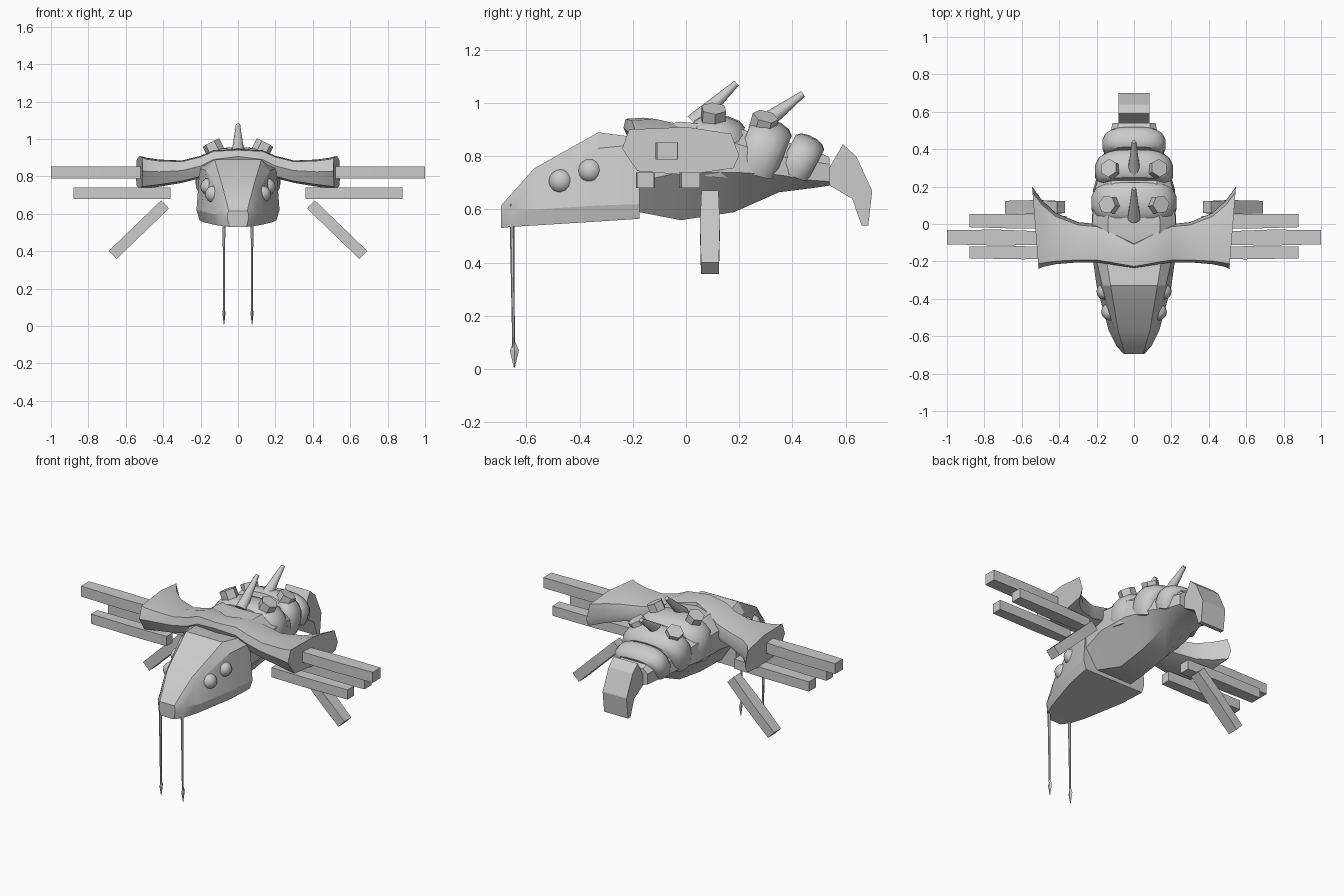
import bpy, bmesh, math
from mathutils import Vector, Matrix

cube = bpy.data.objects.get("Cube")
if cube:
    bpy.data.objects.remove(cube, do_unlink=True)

grey = bpy.data.materials.new("shell grey")
grey.use_nodes = True
COLOUR = (0.6, 0.6, 0.6, 1)
grey.diffuse_color = COLOUR
grey.node_tree.nodes["Principled BSDF"].inputs["Base Color"].default_value = COLOUR


def finish(name, bm, smooth=None):
    bmesh.ops.recalc_face_normals(bm, faces=bm.faces)
    me = bpy.data.meshes.new(name)
    bm.to_mesh(me)
    bm.free()
    ob = bpy.data.objects.new(name, me)
    bpy.context.collection.objects.link(ob)
    me.materials.append(grey)
    if smooth:
        bpy.ops.object.select_all(action='DESELECT')
        ob.select_set(True)
        bpy.context.view_layer.objects.active = ob
        bpy.ops.object.shade_smooth_by_angle(angle=math.radians(smooth))
    return ob


def loft(name, rings, smooth=None):
    """Skin a row of closed rings and cap both ends."""
    bm = bmesh.new()
    rows = [[bm.verts.new(p) for p in ring] for ring in rings]
    n = len(rows[0])
    for a, b in zip(rows, rows[1:]):
        for i in range(n):
            j = (i + 1) % n
            bm.faces.new((a[i], a[j], b[j], b[i]))
    bm.faces.new(rows[0])
    bm.faces.new(rows[-1])
    return finish(name, bm, smooth)


def hull(name, stations, smooth=None):
    """Loft along y from right-hand half sections of (x, z)."""
    rings = []
    for y, half in stations:
        rings.append([(x, y, z) for x, z in half] +
                     [(-x, y, z) for x, z in reversed(half)])
    return loft(name, rings, smooth)


def rod(name, start, end, r1, r2, sides, smooth=None):
    a, b = Vector(start), Vector(end)
    bm = bmesh.new()
    turn = (b - a).to_track_quat('Z', 'Y').to_matrix().to_4x4()
    bmesh.ops.create_cone(bm, cap_ends=True, segments=sides, radius1=r1, radius2=r2,
                          depth=(b - a).length,
                          matrix=Matrix.Translation((a + b) / 2) @ turn)
    return finish(name, bm, smooth)


def beam(name, start, end, width, height):
    """Square limb, slightly thicker in the middle."""
    a, b = Vector(start), Vector(end)
    d = (b - a).normalized()
    side = Vector((0, 1, 0))
    up = d.cross(side)
    rings = []
    for t, k in ((0, 0.85), (0.45, 1), (1, 0.9)):
        c = a.lerp(b, t)
        u, v = side * width / 2 * k, up * height / 2
        rings.append([c + u + v, c + u - v, c - u - v, c - u + v])
    return loft(name, rings)


# Head with a ridge above the eye panels and a brim below
hull("head", [
    (-0.695, [(0.045, 0.53), (0.055, 0.57), (0.055, 0.60), (0.05, 0.615)]),
    (-0.655, [(0.085, 0.535), (0.092, 0.60), (0.075, 0.64), (0.06, 0.66)]),
    (-0.57, [(0.12, 0.54), (0.135, 0.60), (0.105, 0.715), (0.085, 0.755)]),
    (-0.33, [(0.185, 0.555), (0.20, 0.615), (0.17, 0.83), (0.125, 0.89)]),
    (-0.175, [(0.205, 0.565), (0.222, 0.62), (0.205, 0.845), (0.15, 0.87)]),
], 20)

# Thorax and abdomen hull with a narrow keel
hull("body", [
    (-0.20, [(0.13, 0.595), (0.20, 0.70), (0.20, 0.84), (0.12, 0.90)]),
    (-0.02, [(0.08, 0.56), (0.225, 0.74), (0.225, 0.86), (0.14, 0.93)]),
    (0.18, [(0.08, 0.59), (0.22, 0.74), (0.21, 0.85), (0.13, 0.91)]),
    (0.35, [(0.07, 0.665), (0.17, 0.73), (0.16, 0.80), (0.10, 0.86)]),
    (0.47, [(0.07, 0.68), (0.13, 0.71), (0.13, 0.78), (0.09, 0.83)]),
    (0.54, [(0.07, 0.69), (0.115, 0.705), (0.115, 0.77), (0.085, 0.795)]),
], 35)

# Rounded abdomen plates, leaning back toward the tail
PLATES = [(0.11, 0.80, 0.23, 0.095, 0.155, 8),
          (0.28, 0.80, 0.21, 0.08, 0.145, 22),
          (0.425, 0.775, 0.17, 0.06, 0.11, 28)]
for i, (y, z, rx, ry, rz, lean) in enumerate(PLATES):
    place = Matrix.Translation((0, y, z)) @ Matrix.Rotation(math.radians(-lean), 4, 'X')
    rings = []
    for t, k in ((-1, 0.8), (-0.75, 0.93), (-0.25, 1), (0.3, 1), (0.75, 0.93), (1, 0.8)):
        ring = []
        for s in range(15):
            a = math.radians(-25 + 230 * s / 14)
            c, h = math.cos(a), math.sin(a)
            ring.append(place @ Vector((math.copysign(abs(c) ** 0.75, c) * rx * k, t * ry,
                                        math.copysign(abs(h) ** 0.8, h) * rz * k)))
        rings.append(ring)
    loft(f"abdomen_plate_{i + 1}", rings, 40)

# Shoulder mantle lofted across the width
OUTLINE = [(0, 0.55), (0.06, 0.95), (0.55, 1), (0.93, 0.86),
           (1, 0.4), (0.95, 0.14), (0.55, 0), (0.13, 0.08)]
MANTLE = [(0, -0.235, -0.10, 0.86, 0.945), (0.13, -0.215, -0.03, 0.83, 0.94),
          (0.20, -0.205, 0.0, 0.79, 0.91), (0.30, -0.205, 0.01, 0.765, 0.885),
          (0.42, -0.215, 0.06, 0.745, 0.89), (0.49, -0.23, 0.125, 0.735, 0.90),
          (0.545, -0.24, 0.20, 0.73, 0.91)]
full = [(-s[0], *s[1:]) for s in reversed(MANTLE[1:])] + MANTLE
rings = []
for x, yf, yb, zb, zt in full:
    ring = []
    for u, v in OUTLINE:
        px = x - math.copysign(0.035 * (1 - u), x) if abs(x) > 0.5 else x
        ring.append((px, yf + u * (yb - yf), zb + v * (zt - zb)))
    rings.append(ring)
loft("shoulder_mantle", rings, 35)

# Hooked tail
HOOK = [(0.54, 0.76), (0.59, 0.845), (0.64, 0.80), (0.70, 0.67),
        (0.685, 0.54), (0.66, 0.54), (0.625, 0.64), (0.54, 0.69)]
loft("tail_hook", [[(x, y, z) for y, z in HOOK] for x in (-0.082, 0.082)])

# Back horns
for i, (y, z) in enumerate(((0.03, 0.925), (0.28, 0.915))):
    rod(f"back_horn_{i + 1}", (0, y, z), (0, y + 0.16, z + 0.15 - 0.03 * i),
        0.035, 0.012, 10, 40)

# Paired parts
for side, s in (("left", 1), ("right", -1)):
    for i, (x, y, z) in enumerate(((0.13, -0.47, 0.705), (0.155, -0.36, 0.745))):
        bm = bmesh.new()
        bmesh.ops.create_uvsphere(bm, u_segments=12, v_segments=8, radius=0.046,
                                  matrix=Matrix.Translation((s * x, y, z)))
        finish(f"{side}_eye_{i + 1}", bm, 60)

    for i, (x, y, z) in enumerate(((0.11, 0.10, 0.91), (0.10, 0.28, 0.88))):
        rod(f"{side}_back_stud_{i + 1}", (s * x, y, z),
            (s * (x + 0.035), y + 0.015 * (i + 0.3), z + 0.07), 0.05, 0.05, 6)

    beam(f"{side}_upper_limb", (s * 0.5, -0.075, 0.82), (s * 1.0, -0.07, 0.82), 0.085, 0.065)
    beam(f"{side}_front_limb", (s * 0.36, -0.155, 0.71), (s * 0.88, -0.152, 0.71), 0.07, 0.06)
    beam(f"{side}_middle_limb", (s * 0.36, 0.01, 0.71), (s * 0.88, 0.018, 0.71), 0.078, 0.06)
    beam(f"{side}_rear_limb", (s * 0.39, 0.09, 0.65), (s * 0.67, 0.09, 0.38), 0.075, 0.06)

    rod(f"{side}_feeler", (s * 0.075, -0.655, 0.62), (s * 0.075, -0.648, 0.08),
        0.009, 0.005, 6)
    # Flattened diamond tip
    rings = [[(s * 0.075 + r * 0.5 * math.cos(a * math.pi / 2),
               -0.645 + r * math.sin(a * math.pi / 2), z) for a in range(4)]
             for z, r in ((0.10, 0.005), (0.07, 0.017), (0.006, 0.002))]
    loft(f"{side}_feeler_tip", rings)
